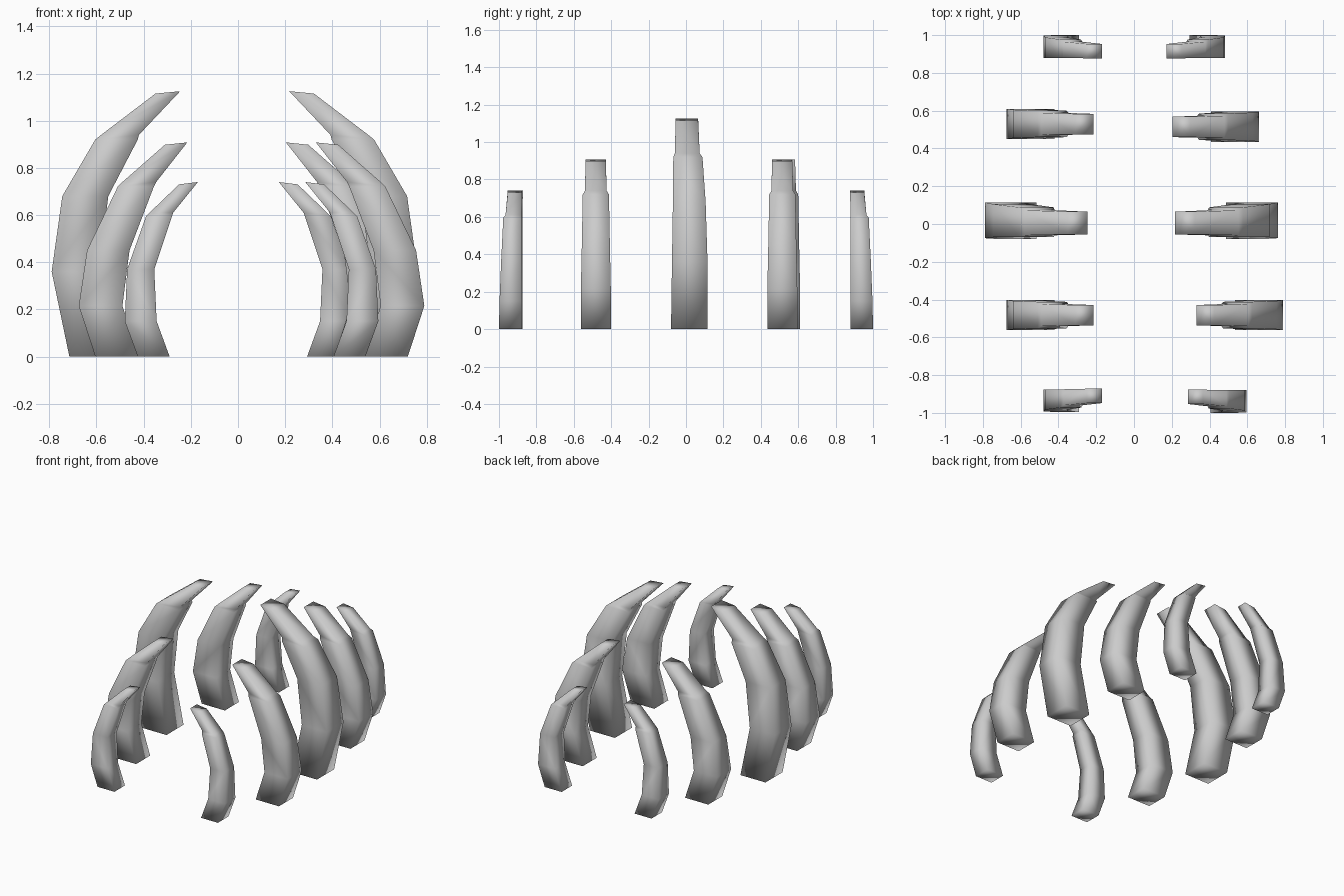
import bpy, bmesh

if "Cube" in bpy.data.objects:
    bpy.data.objects.remove(bpy.data.objects["Cube"])

# Rib profiles, one ring per row: z, outer x, inner x, low y, high y (y relative to rib centre)
LARGE = [(0.00, .715, .515, -.080, .115), (0.36, .790, .590, -.075, .115),
         (0.68, .745, .550, -.070, .105), (0.92, .605, .425, -.068, .088),
         (0.94, .580, .420, -.060, .073), (1.12, .350, .245, -.055, .065)]
MEDIUM = [(0.00, .605, .420, -.080, .080), (0.215, .675, .490, -.080, .080),
          (0.45, .640, .460, -.075, .075), (0.72, .510, .357, -.070, .070),
          (0.74, .490, .347, -.058, .058), (0.903, .310, .215, -.055, .053)]
SMALL = [(0.00, .425, .290, -.060, .060), (0.15, .480, .345, -.060, .057),
         (0.37, .470, .355, -.060, .048), (0.595, .390, .280, -.060, .037),
         (0.61, .375, .275, -.060, .025), (0.735, .250, .170, -.063, .013)]


def rib(name, rings, side, y, shift=0.0, flip=1):
    """Four-sided tapered rib, lofted through the rings and capped."""
    bm = bmesh.new()
    loops = []
    last = len(rings) - 1
    for i, (z, xo, xi, y0, y1) in enumerate(rings):
        tilt = 0.005 if i == last else 0.0
        corners = [(xo, y0, z - tilt), (xi, y0, z + tilt),
                   (xi, y1, z + tilt), (xo, y1, z - tilt)]
        loops.append([bm.verts.new((side * (cx + shift), y + flip * cy, cz))
                      for cx, cy, cz in corners])
    for a, b in zip(loops, loops[1:]):
        for k in range(4):
            n = (k + 1) % 4
            bm.faces.new((a[k], a[n], b[n], b[k]))
    bm.faces.new(loops[0])
    bm.faces.new(loops[-1])
    bmesh.ops.recalc_face_normals(bm, faces=bm.faces)
    for f in bm.faces:
        f.smooth = True
    mesh = bpy.data.meshes.new(name)
    bm.to_mesh(mesh)
    bm.free()
    bpy.context.collection.objects.link(bpy.data.objects.new(name, mesh))


# Left row
rib("rib_left_middle", LARGE, -1, 0)
rib("rib_left_back_inner", MEDIUM, -1, .53)
rib("rib_left_front_inner", MEDIUM, -1, -.482)
rib("rib_left_back_end", SMALL, -1, .94)
rib("rib_left_front_end", SMALL, -1, -.935, flip=-1)

# Right row, individually shifted sideways
rib("rib_right_middle", LARGE, 1, 0, -.028)
rib("rib_right_back_inner", MEDIUM, 1, .515, -.012)
rib("rib_right_front_inner", MEDIUM, 1, -.482, .115)
rib("rib_right_back_end", SMALL, 1, .94, .003)
rib("rib_right_front_end", SMALL, 1, -.94, .115, flip=-1)
